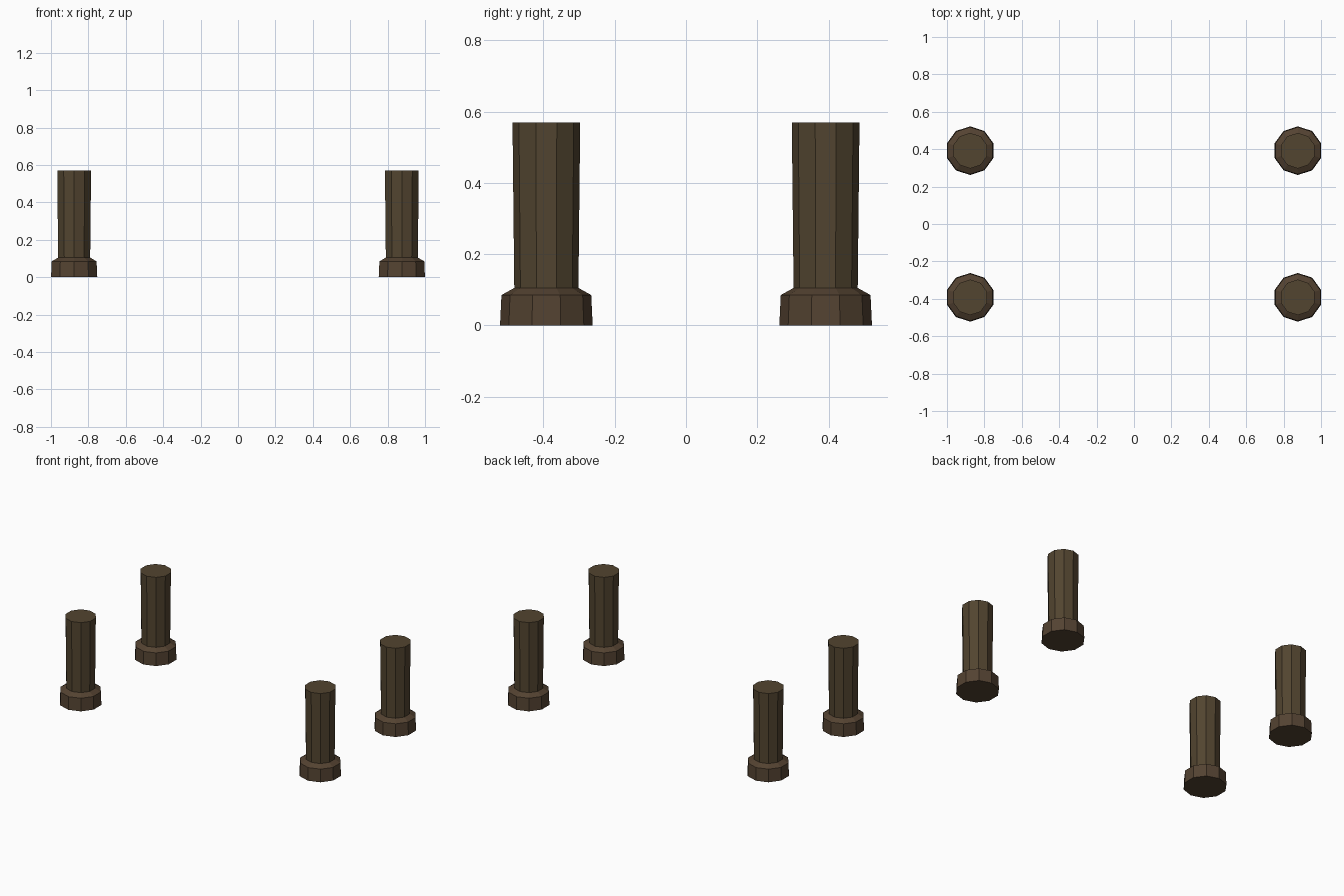
import bpy
import bmesh
from math import sin, cos, pi

cube = bpy.data.objects.get("Cube")
if cube:
    bpy.data.objects.remove(cube, do_unlink=True)


def make_material(name, rgb):
    mat = bpy.data.materials.new(name)
    mat.use_nodes = True
    color = (*rgb, 1.0)
    mat.diffuse_color = color
    mat.node_tree.nodes["Principled BSDF"].inputs["Base Color"].default_value = color
    return mat


shaft_brown = make_material("dark brown", (0.084, 0.058, 0.029))
foot_brown = make_material("reddish brown", (0.088, 0.055, 0.031))

SIDES = 10
FOOT_TOP = 0.105
# Radius and height of each ring, from the ground up
PROFILE = [(0.13, 0.0), (0.126, 0.085), (0.09, FOOT_TOP), (0.095, 0.57)]


def make_leg(name, x, y):
    bm = bmesh.new()
    rings = []
    for radius, z in PROFILE:
        angles = [pi / 2 + 2 * pi * i / SIDES for i in range(SIDES)]
        rings.append([bm.verts.new((radius * cos(a), radius * sin(a), z)) for a in angles])
    # Side walls between neighbouring rings
    for low, high in zip(rings, rings[1:]):
        for i in range(SIDES):
            j = (i + 1) % SIDES
            bm.faces.new((low[i], low[j], high[j], high[i]))
    # Closed ends
    bm.faces.new(rings[0][::-1])
    bm.faces.new(rings[-1])
    # Foot colour below the shaft
    for face in bm.faces:
        face.material_index = int(face.calc_center_median().z < FOOT_TOP)
    mesh = bpy.data.meshes.new(name)
    bm.to_mesh(mesh)
    bm.free()
    mesh.materials.append(shaft_brown)
    mesh.materials.append(foot_brown)
    leg = bpy.data.objects.new(name, mesh)
    leg.location = (x, y, 0)
    bpy.context.collection.objects.link(leg)


# Four legs, mirrored to the corners
for end, sy in (("front", -1), ("back", 1)):
    for side, sx in (("right", -1), ("left", 1)):
        make_leg(f"{end}_{side}_leg", sx * 0.876, sy * 0.392)
